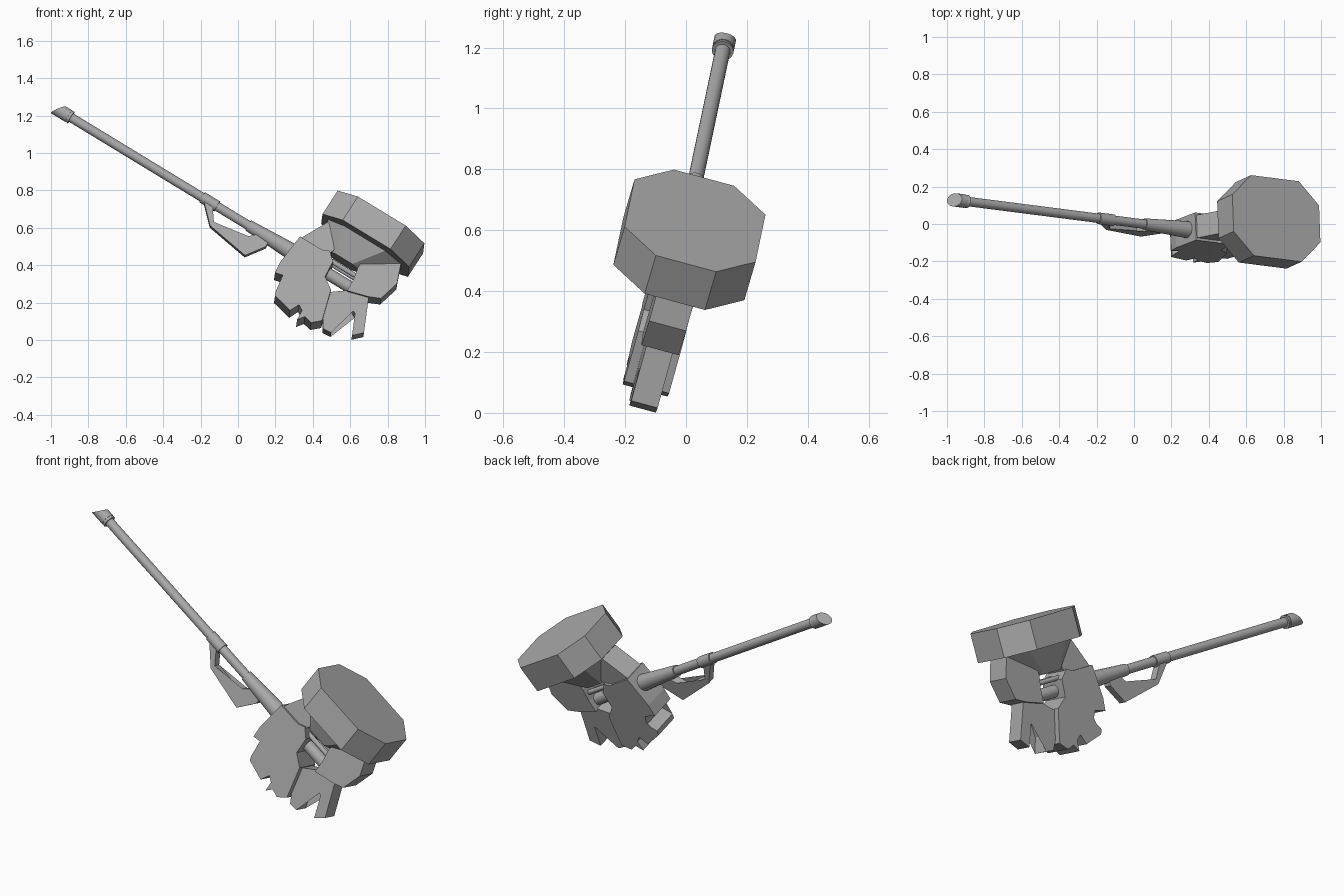
import bpy, bmesh, math
from mathutils import Matrix, Vector

if "Cube" in bpy.data.objects:
    bpy.data.objects.remove(bpy.data.objects["Cube"])

# Hammer frame: a runs down the shaft, b is across the plates, c points to the head
A = Vector((0.8494, -0.1087, -0.5165)).normalized()
B = Vector((-0.035, 0.965, -0.2605)).normalized()
C = A.cross(B)
FRAME = Matrix.Translation((0.225, -0.0225, 0.51)) @ Matrix((A, B, C)).transposed().to_4x4()

metal = bpy.data.materials.new("grey_metal")
metal.diffuse_color = (0.4, 0.4, 0.4, 1)
metal.use_nodes = True
metal.node_tree.nodes["Principled BSDF"].inputs["Base Color"].default_value = metal.diffuse_color


def finish(name, bm, smooth=False):
    bmesh.ops.recalc_face_normals(bm, faces=bm.faces)
    mesh = bpy.data.meshes.new(name)
    bm.to_mesh(mesh)
    bm.free()
    mesh.materials.append(metal)
    obj = bpy.data.objects.new(name, mesh)
    bpy.context.collection.objects.link(obj)
    obj.matrix_world = FRAME
    if smooth:
        bpy.ops.object.select_all(action='DESELECT')
        obj.select_set(True)
        bpy.context.view_layer.objects.active = obj
        bpy.ops.object.shade_smooth_by_angle(angle=math.radians(35))
    return obj


def plate(name, outline, half):
    """Outline in (a, c), extruded evenly to both sides."""
    bm = bmesh.new()
    front = [bm.verts.new((a, -half, c)) for a, c in outline]
    back = [bm.verts.new((a, half, c)) for a, c in outline]
    bm.faces.new(front)
    bm.faces.new(back[::-1])
    n = len(outline)
    for i in range(n):
        j = (i + 1) % n
        bm.faces.new((front[i], back[i], back[j], front[j]))
    bmesh.ops.triangulate(bm, faces=[f for f in bm.faces if len(f.verts) > 4])
    return finish(name, bm)


def octagon_block(name, lower, upper):
    """Each ring: height c, centre a, half length, half width."""
    bm = bmesh.new()
    corners = [(.55, -1), (1, -.46), (1, .46), (.55, 1),
               (-.55, 1), (-1, .46), (-1, -.46), (-.55, -1)]
    rings = [[bm.verts.new((mid + p * ha, q * hb, c)) for p, q in corners]
             for c, mid, ha, hb in (lower, upper)]
    bm.faces.new(rings[0])
    bm.faces.new(rings[1])
    for i in range(8):
        j = (i + 1) % 8
        bm.faces.new((rings[0][i], rings[0][j], rings[1][j], rings[1][i]))
    return finish(name, bm)


def rod(name, a0, a1, r0, r1, b=0, c=0, slant=0):
    """Round bar along a; slant shears the starting end."""
    bm = bmesh.new()
    bmesh.ops.create_cone(bm, cap_ends=True, segments=20, radius1=r0, radius2=r1, depth=a1 - a0,
                          matrix=Matrix.Translation(((a0 + a1) / 2, b, c))
                          @ Matrix.Rotation(math.pi / 2, 4, 'Y'))
    for v in bm.verts:
        if v.co.x < (a0 + a1) / 2:
            v.co.x += slant * v.co.z
    return finish(name, bm, smooth=True)


# Head and the taper beneath it
octagon_block("hammer_head", (.24, .387, .273, .223), (.394, .387, .273, .223))
octagon_block("head_taper", (.10, .335, .10, .063), (.242, .38, .235, .13))

# Neck joining the head to the notched plate
plate("neck", [(.075, .06), (.141, .194), (.165, .245), (.32, .245), (.245, .06)], .063)

# Notched body plate
plate("notched_plate", [
    (.075, .077), (.212, .077), (.25, .095), (.297, .053), (.305, -.04), (.37, -.085),
    (.42, -.256), (.376, -.297), (.331, -.286), (.304, -.323), (.30, -.266),
    (.269, -.247), (.246, -.30), (.134, -.273), (.124, -.247), (.162, -.196),
    (.133, -.149), (.067, -.165), (.06, -.099)], .0765)

# Block on the far side of the opening
plate("side_block", [(.426, .10), (.43, .243), (.608, .243), (.649, .136),
                     (.62, .02), (.556, -.008), (.444, -.04), (.44, .03)], .063)

# Two-pronged claw
plate("claw", [(.37, -.09), (.46, -.02), (.557, 0), (.641, -.185), (.595, -.233),
               (.545, -.121), (.506, -.099), (.467, -.137), (.4615, -.20),
               (.492, -.279), (.444, -.283), (.41, -.23)], .045)

# Rods across the opening
rod("thick_cross_rod", .28, .46, .033, .033)
for side in (-1, 1):
    rod("thin_cross_rod", .27, .45, .013, .013, b=side * .03, c=.062)

# Shaft, sleeves and slanted pommel
rod("shaft", -1.33, .10, .025, .025)
rod("shaft_collar", -.20, .10, .031, .047)
rod("shaft_sleeve", -.49, -.395, .031, .031)
rod("pommel_ring", -1.335, -1.315, .032, .036)
rod("pommel", -1.395, -1.33, .036, .036, slant=.7)

# Hand guard loop below the shaft
plate("hand_guard", [(-.478, -.01), (-.37, -.116), (-.125, -.156), (-.056, -.054), (-.06, 0),
                     (-.11, 0), (-.165, -.056), (-.19, -.095), (-.363, -.088), (-.42, -.01)], .022)
